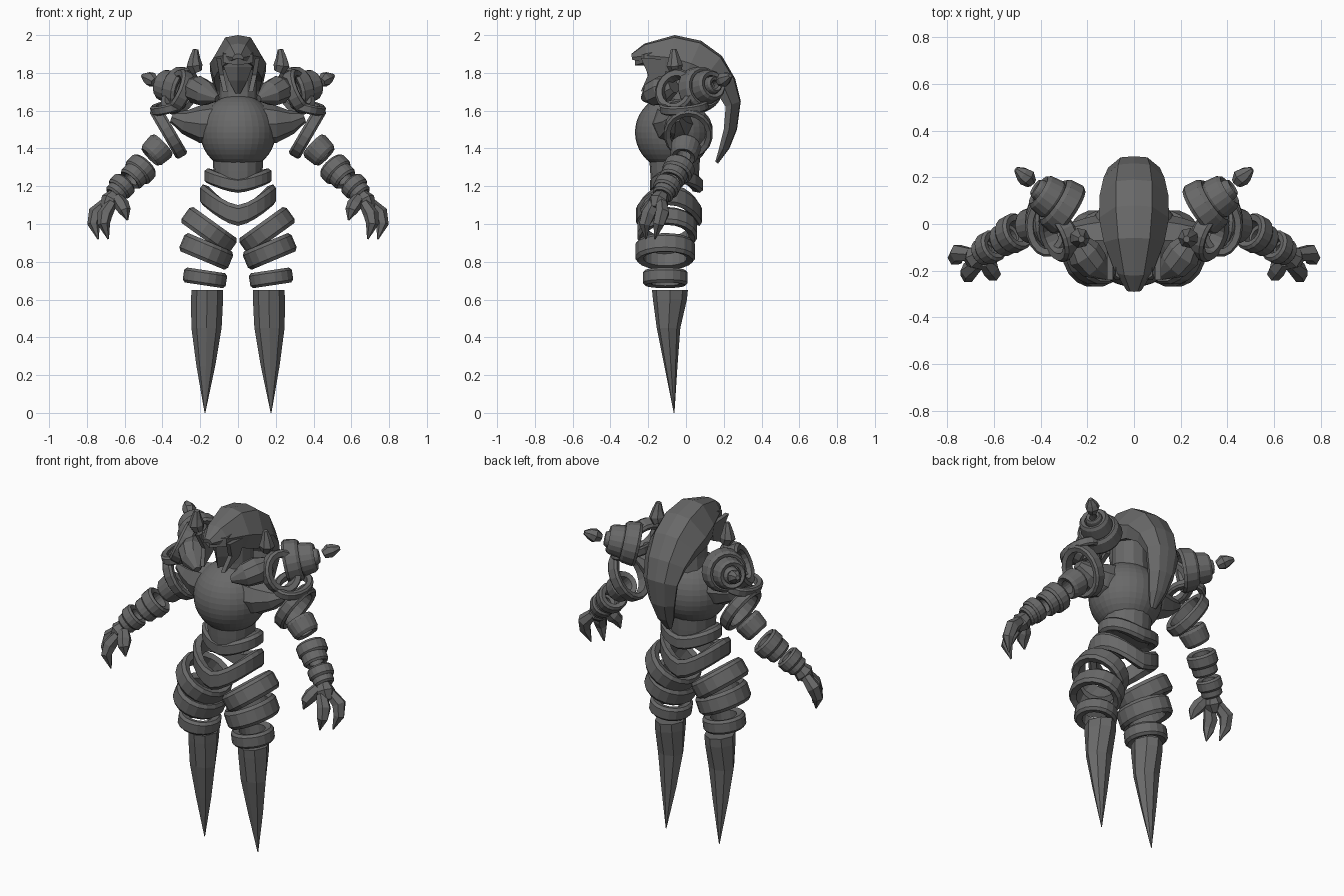
import bpy, bmesh, math
from mathutils import Vector

cube = bpy.data.objects.get("Cube")
if cube:
    bpy.data.objects.remove(cube, do_unlink=True)

stone = bpy.data.materials.new("dark_grey_stone")
stone.use_nodes = True
grey = (0.14, 0.14, 0.14, 1)
stone.diffuse_color = grey
stone.node_tree.nodes["Principled BSDF"].inputs["Base Color"].default_value = grey


def finish(name, bm, mirror=False):
    bmesh.ops.recalc_face_normals(bm, faces=bm.faces)
    mesh = bpy.data.meshes.new(name)
    bm.to_mesh(mesh)
    bm.free()
    mesh.materials.append(stone)
    ob = bpy.data.objects.new(name, mesh)
    bpy.context.collection.objects.link(ob)
    if mirror:
        mod = ob.modifiers.new("Mirror", "MIRROR")
        mod.use_mirror_merge = False
    return ob


def loft(name, loops, mirror=False, closed=False):
    """Skin a list of equal-length point loops; cap the ends unless closed."""
    bm = bmesh.new()
    rows = [[bm.verts.new(p) for p in loop] for loop in loops]
    n = len(rows[0])
    pairs = list(zip(rows, rows[1:]))
    if closed:
        pairs.append((rows[-1], rows[0]))
    else:
        bm.faces.new(rows[0])
        bm.faces.new(rows[-1])
    for a, b in pairs:
        for i in range(n):
            j = (i + 1) % n
            bm.faces.new((a[i], a[j], b[j], b[i]))
    return finish(name, bm, mirror)


def band(name, centre, axis, ru, rv, height, thick, droop=0, taper=1, sides=18, mirror=True):
    """Bevelled ring around an axis; droop bends it into a saddle, taper narrows the far end."""
    c, w = Vector(centre), Vector(axis).normalized()
    v = (Vector((0, 1, 0)) - w * w.y).normalized()
    u = v.cross(w)
    h, t = height / 2, thick
    profile = [(0, -h * .65), (0, h * .65), (-t * .3, h), (-t, h * .8), (-t, -h * .8), (-t * .3, -h)]
    loops = []
    for k in range(sides):
        a = math.tau * k / sides
        lift = droop * (abs(math.cos(a)) ** 1.5 - 0.5)
        loop = []
        for dr, dz in profile:
            s = 1 + (taper - 1) * (dz / height + 0.5)
            loop.append(c + u * math.cos(a) * (ru * s + dr) + v * math.sin(a) * (rv * s + dr) + w * (dz + lift))
        loops.append(loop)
    return loft(name, loops, mirror, closed=True)


def spike(name, points, radii, sides=7, mirror=True):
    """Tapered limb along a path."""
    pts = [Vector(p) for p in points]
    loops = []
    for i, p in enumerate(pts):
        t = (pts[min(i + 1, len(pts) - 1)] - pts[max(i - 1, 0)]).normalized()
        ref = Vector((0, 1, 0)) if abs(t.y) < .8 else Vector((0, 0, 1))
        a = t.cross(ref).normalized()
        b = t.cross(a)
        loops.append([p + (a * math.cos(math.tau * k / sides) + b * math.sin(math.tau * k / sides)) * radii[i]
                      for k in range(sides)])
    return loft(name, loops, mirror)


# Hooded crest sweeping back into a tail: top y, top z, underside y, underside z, half width
crest = [(-.29, 1.90, -.285, 1.87, .03), (-.22, 1.955, -.2, 1.85, .08),
         (-.06, 2.0, -.09, 1.80, .13), (.08, 1.97, -.01, 1.77, .15),
         (.19, 1.89, .08, 1.75, .147), (.26, 1.77, .16, 1.70, .13),
         (.29, 1.65, .21, 1.62, .11), (.27, 1.5, .2, 1.5, .083),
         (.23, 1.4, .175, 1.4, .055), (.17, 1.32, .155, 1.33, .02)]
arc = [(0, 0), (.52, .06), (1, .6), (.85, 1), (0, .75), (-.85, 1), (-1, .6), (-.52, .06)]
loft("hood_crest", [[(w * s, y0 + (y1 - y0) * d, z0 + (z1 - z0) * d) for s, d in arc]
                    for y0, z0, y1, z1, w in crest])

# Face wedge, cheek plates and neck
face = [(1.9, .09, -.21), (1.83, .075, -.21), (1.76, .05, -.2), (1.69, .012, -.19)]
loft("face", [[(-w, -.06, z), (-w, y + .05, z), (0, y, z), (w, y + .05, z), (w, -.06, z)]
              for z, w, y in face])
loft("cheek_plates", [[(x, -.24, 1.88), (x, -.09, 1.87), (x - .02, -.12, 1.76), (x - .035, -.24, 1.7),
                       (x - .015, -.2, 1.79)] for x in (.09, .115)], mirror=True)
loft("brow", [[(x, -.27 + abs(x) * .6, z + abs(x) * .3), (x, -.17, z + abs(x) * .3), (x, -.17, 1.91),
               (x, -.27 + abs(x) * .6, 1.9)] for x, z in ((-.08, 1.83), (0, 1.84), (.08, 1.83))])
spike("neck", [(0, -.03, 1.55), (0, -.03, 1.7), (0, -.03, 1.86)], [.11, .1, .1], 12, mirror=False)

# Chest ball and lower torso
bm = bmesh.new()
bmesh.ops.create_uvsphere(bm, u_segments=32, v_segments=20, radius=.2)
bmesh.ops.translate(bm, verts=bm.verts, vec=(0, -.07, 1.485))
finish("chest", bm)
spike("abdomen", [(0, -.06, 1.36), (0, -.06, 1.28), (0, -.06, 1.22)], [.135, .13, .125], 16, mirror=False)

# Chest horns: outward side horns and forward collar cones
spike("side_horns", [(.1, -.07, 1.53), (.2, -.07, 1.53), (.28, -.06, 1.54), (.35, -.055, 1.565)],
      [.12, .1, .065, .028], 8)
spike("collar_cones", [(.255, -.065, 1.735), (.215, -.125, 1.71), (.17, -.175, 1.69), (.11, -.225, 1.665)],
      [.045, .077, .068, .018], 9)
spike("collar_stones", [(.22, -.055, 1.805), (.232, -.06, 1.84), (.23, -.062, 1.88), (.225, -.065, 1.925)],
      [.03, .044, .03, .015], 7)

# Saddle-shaped waist and pelvis bands
band("waist_band", (0, -.05, 1.23), (0, 0, 1), .178, .14, .08, .055, .05, sides=24, mirror=False)
band("pelvis_band", (0, -.09, 1.1), (0, 0, 1), .2, .175, .11, .045, .11, sides=24, mirror=False)

# Nested shoulder rings with a floating tip
out = (.75, .5, .2)
band("shoulder_ring_large", (.31, .078, 1.715), out, .125, .125, .09, .04, taper=.9)
band("shoulder_ring_medium", (.375, .122, 1.73), out, .093, .093, .085, .03, taper=.85)
band("shoulder_ring_small", (.395, .14, 1.735), out, .052, .052, .07, .022, taper=.82)
spike("shoulder_tips", [(.44, .175, 1.75), (.46, .2, 1.765), (.48, .215, 1.775), (.505, .235, 1.785)],
      [.025, .04, .032, .012])
band("shoulder_collar", (.32, -.05, 1.7), (.85, -.35, .4), .122, .112, .075, .04)
band("armpit_ring", (.37, -.01, 1.62), (.25, -.1, 1), .095, .13, .05, .035)
band("upper_arm_hoop", (.368, .012, 1.485), (.86, 0, -.5), .148, .13, .068, .035)

# Arm cuffs stepping down to the hand
down = (.62, -.33, -.66)
band("upper_arm_cuff", (.432, -.005, 1.388), (.68, -.15, -.65), .082, .082, .1, .035, taper=.87)
band("forearm_cuff", (.515, -.04, 1.29), down, .083, .083, .075, .035)
band("forearm_lip", (.55, -.065, 1.255), down, .07, .07, .07, .03)
band("wrist_cuff", (.615, -.1, 1.2), down, .07, .07, .065, .035)
band("wrist_lip", (.64, -.115, 1.17), down, .058, .058, .06, .035)
spike("palms", [(.64, -.12, 1.17), (.675, -.145, 1.12), (.7, -.16, 1.08)], [.03, .055, .03])
claws = {"outer": [(.7, -.13, 1.11), (.753, -.125, 1.06), (.765, -.145, 1.0), (.74, -.165, .92)],
         "middle": [(.67, -.17, 1.11), (.705, -.2, 1.05), (.71, -.22, 1.0), (.687, -.212, .92)],
         "thumb": [(.64, -.16, 1.14), (.615, -.19, 1.1), (.6, -.215, 1.07), (.585, -.22, 1.02)]}
for label, path in claws.items():
    spike(label + "_claws", path, [.03, .04, .033, .004], 6)

# Thigh bands tilting up on the outside
for label, c, tilt, rx, ry, h in (("upper", (.153, -.1, .965), -.72, .155, .16, .105),
                                  ("middle", (.168, -.11, .855), -.42, .14, .16, .105),
                                  ("lower", (.175, -.11, .715), -.15, .115, .12, .08)):
    band(label + "_thigh_band", c, (tilt, 0, 1), rx, ry, h, .045)

# Faceted spike shins: height, half width, front y, back y
shin = [(.65, .083, -.18, .01), (.6, .085, -.175, .005), (.45, .08, -.155, -.03), (.25, .05, -.115, -.045),
        (0, .002, -.065, -.061)]
ring = [(0, 0), (.65, .12), (1, .5), (.65, .85), (0, 1), (-.65, .85), (-1, .5), (-.65, .12)]
loft("shins", [[(.163 + .012 * (1 - z / .65) + w * s, y0 + (y1 - y0) * d, z) for s, d in ring]
               for z, w, y0, y1 in shin], mirror=True)
